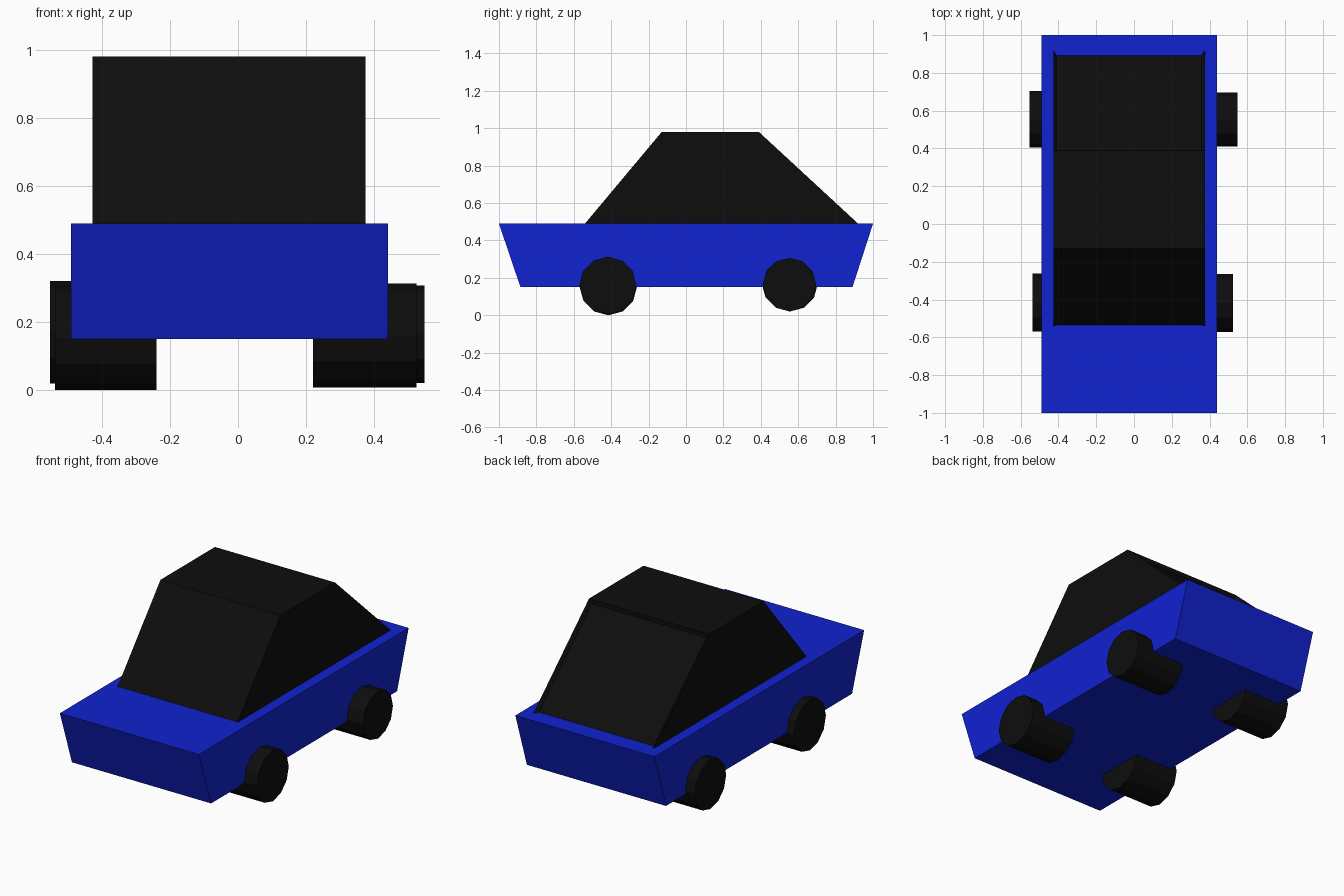
import bpy, bmesh
from math import pi
from mathutils import Matrix, Vector

if "Cube" in bpy.data.objects:
    bpy.data.objects.remove(bpy.data.objects["Cube"])


def material(name, color):
    m = bpy.data.materials.new(name)
    m.diffuse_color = color
    m.use_nodes = True
    m.node_tree.nodes["Principled BSDF"].inputs["Base Color"].default_value = m.diffuse_color
    return m


BLUE = material("blue_paint", (0.005, 0.016, 0.63, 1))
BLACK = material("black", (0.004, 0.004, 0.004, 1))


def finish(bm, name, mat):
    bmesh.ops.recalc_face_normals(bm, faces=bm.faces)
    mesh = bpy.data.meshes.new(name)
    bm.to_mesh(mesh)
    bm.free()
    mesh.materials.append(mat)
    obj = bpy.data.objects.new(name, mesh)
    bpy.context.collection.objects.link(obj)


def extrude_profile(points, x0, x1):
    """Side profile (y, z) swept across the width."""
    bm = bmesh.new()
    face = bm.faces.new([bm.verts.new((x0, y, z)) for y, z in points])
    new = bmesh.ops.extrude_face_region(bm, geom=[face])["geom"]
    verts = [v for v in new if isinstance(v, bmesh.types.BMVert)]
    bmesh.ops.translate(bm, verts=verts, vec=(x1 - x0, 0, 0))
    bmesh.ops.recalc_face_normals(bm, faces=bm.faces)
    return bm


# Lower body
body = extrude_profile([(-0.885, 0.15), (0.89, 0.15), (1, 0.49), (-1, 0.49)], -0.49, 0.44)
finish(body, "body", BLUE)

# Cabin, sunk slightly into the body, with recessed front and rear windows
cabin = extrude_profile([(-0.557, 0.47), (0.942, 0.47), (0.39, 0.98), (-0.13, 0.98)],
                        -0.427, 0.375)
cabin.normal_update()
for direction, depth in ((-1, -0.004), (1, -0.02)):
    panes = [f for f in cabin.faces if f.normal.y * direction > 0.3]
    bmesh.ops.inset_individual(cabin, faces=panes, thickness=0.025, depth=depth)
finish(cabin, "cabin", BLACK)

# Wheels: inner x, outer x, centre y, centre z, radius
wheels = {
    "front_left_wheel": (-0.24, -0.537, -0.415, 0.150 + 0.003, 0.153),
    "front_right_wheel": (0.22, 0.525, -0.418, 0.160, 0.153),
    "rear_left_wheel": (-0.24, -0.552, 0.555, 0.170, 0.150),
    "rear_right_wheel": (0.22, 0.548, 0.553, 0.164, 0.143),
}
for name, (xi, xo, y, z, r) in wheels.items():
    bm = bmesh.new()
    place = Matrix.Translation(Vector(((xi + xo) / 2, y, z))) @ Matrix.Rotation(pi / 2, 4, 'Y')
    bmesh.ops.create_cone(bm, cap_ends=True, segments=12, radius1=r, radius2=r,
                          depth=abs(xo - xi), matrix=place)
    finish(bm, name, BLACK)
